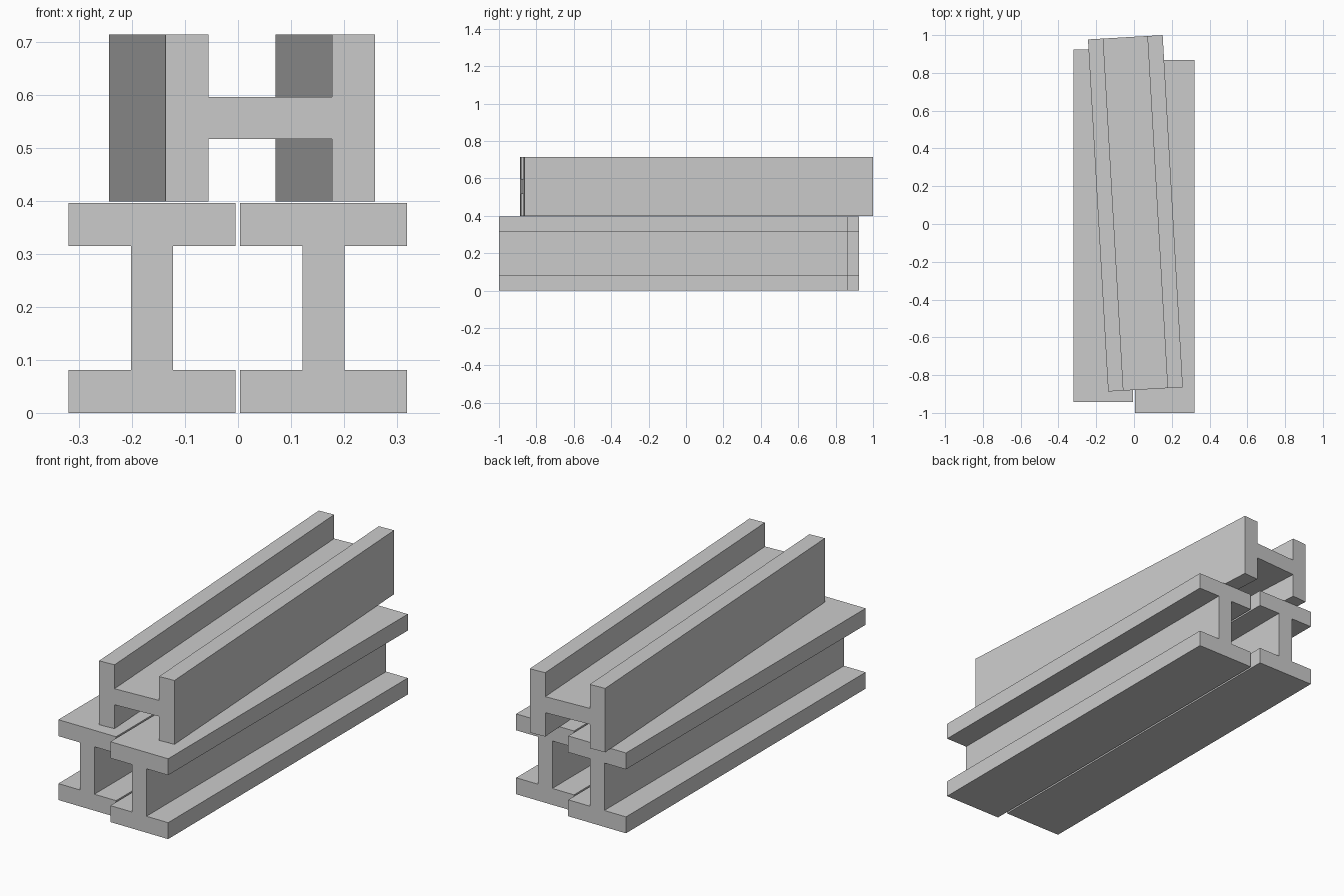
import bpy, bmesh, math

if "Cube" in bpy.data.objects:
    bpy.data.objects.remove(bpy.data.objects["Cube"])

LENGTH, HEIGHT, WIDTH = 1.867, 0.396, 0.315
FLANGE, WEB = 0.081, 0.079


def i_beam(name, center, roll=0, yaw=0):
    """Extrude an I-shaped section along y, centred on its own origin."""
    w, h, t, f = WIDTH / 2, HEIGHT / 2, WEB / 2, HEIGHT / 2 - FLANGE
    right = [(w, -h), (w, -f), (t, -f), (t, f), (w, f), (w, h)]
    profile = right + [(-x, z) for x, z in reversed(right)]
    bm = bmesh.new()
    face = bm.faces.new([bm.verts.new((x, -LENGTH / 2, z)) for x, z in profile])
    ext = bmesh.ops.extrude_face_region(bm, geom=[face])
    verts = [g for g in ext["geom"] if isinstance(g, bmesh.types.BMVert)]
    bmesh.ops.translate(bm, verts=verts, vec=(0, LENGTH, 0))
    bmesh.ops.recalc_face_normals(bm, faces=bm.faces)
    mesh = bpy.data.meshes.new(name)
    bm.to_mesh(mesh)
    bm.free()
    obj = bpy.data.objects.new(name, mesh)
    obj.location = center
    obj.rotation_euler = (0, math.radians(roll), math.radians(yaw))
    bpy.context.collection.objects.link(obj)
    return obj


# Two upright beams side by side, staggered along their length
i_beam("lower_left_beam", (-0.1625, -0.009, HEIGHT / 2))
i_beam("lower_right_beam", (0.1615, -1 + LENGTH / 2, HEIGHT / 2))

# Third beam lying on its side across both, slightly skewed
i_beam("top_beam", (0.0075, 0.0565, 0.5565), roll=90, yaw=3.28)
